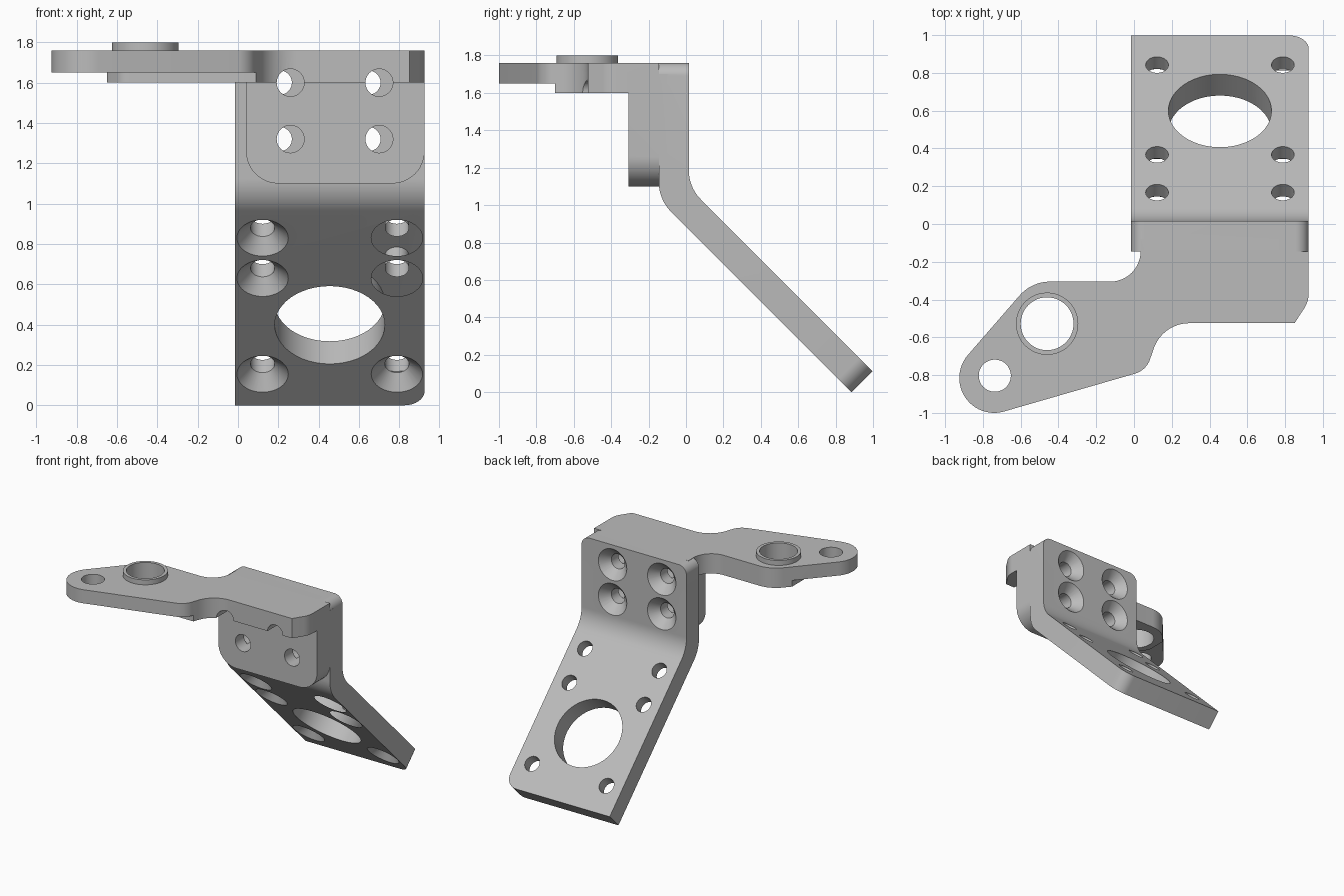
import bpy, bmesh, math
from mathutils import Vector, Matrix

if "Cube" in bpy.data.objects:
    bpy.data.objects.remove(bpy.data.objects["Cube"])


def finish(name, bm):
    bmesh.ops.recalc_face_normals(bm, faces=bm.faces)
    mesh = bpy.data.meshes.new(name)
    bm.to_mesh(mesh)
    bm.free()
    ob = bpy.data.objects.new(name, mesh)
    bpy.context.collection.objects.link(ob)
    return ob


def rounded(points, steps=12):
    """Closed outline; each point is (u, v, corner radius)."""
    out, n = [], len(points)
    for i, (u, v, r) in enumerate(points):
        p = Vector((u, v))
        if r == 0:
            out.append(p)
            continue
        a = (Vector(points[i - 1][:2]) - p).normalized()
        b = (Vector(points[(i + 1) % n][:2]) - p).normalized()
        half = a.angle(b) / 2
        c = p + (a + b).normalized() * (r / math.sin(half))
        t = r / math.tan(half)
        s, e = p + a * t - c, p + b * t - c
        sweep = math.pi - 2 * half
        for k in range(steps + 1):
            f = k / steps
            w = (s * math.sin((1 - f) * sweep) + e * math.sin(f * sweep)) / math.sin(sweep)
            out.append(c + w)
    clean = []
    for p in out:
        if not clean or (p - clean[-1]).length > 1e-4:
            clean.append(p)
    return clean


def prism(outline, axis, lo, hi):
    """Extrude a 2D outline along x, y or z."""
    place = {"x": lambda p, w: (w, p.x, p.y),
             "y": lambda p, w: (p.x, w, p.y),
             "z": lambda p, w: (p.x, p.y, w)}[axis]
    bm = bmesh.new()
    low = [bm.verts.new(place(p, lo)) for p in outline]
    high = [bm.verts.new(place(p, hi)) for p in outline]
    bm.faces.new(low)
    bm.faces.new(high)
    for i in range(len(low)):
        j = (i + 1) % len(low)
        bm.faces.new((low[i], low[j], high[j], high[i]))
    return bm


def rod(name, start, end, r1, r2=None):
    """Cylinder or cone between two points."""
    a, b = Vector(start), Vector(end)
    d = b - a
    m = Matrix.Translation((a + b) / 2) @ d.to_track_quat('Z', 'Y').to_matrix().to_4x4()
    bm = bmesh.new()
    bmesh.ops.create_cone(bm, cap_ends=True, segments=48, radius1=r1,
                          radius2=r1 if r2 is None else r2, depth=d.length, matrix=m)
    return finish(name, bm)


def combine(target, other, operation):
    mod = target.modifiers.new("bool", 'BOOLEAN')
    mod.operation = operation
    mod.solver = 'EXACT'
    mod.object = other
    bpy.context.view_layer.objects.active = target
    bpy.ops.object.modifier_apply(modifier=mod.name)
    bpy.data.objects.remove(other)


# Bent plate: upright part, bend, 45 degree slope
profile = rounded([(-.145, 1.76, 0), (-.145, 1.03, .22), (.885, 0, 0),
                   (.9975, .1125, 0), (.015, 1.095, .22), (.015, 1.76, 0)])
bm = prism(profile, "x", -.015, .925)
for radius, is_end in ((.07, lambda v: v.co.z > 1.75), (.10, lambda v: v.co.z < .12)):
    corners = [e for e in bm.edges if all(is_end(v) for v in e.verts)
               and abs(e.verts[0].co.x - e.verts[1].co.x) < 1e-5]
    bmesh.ops.bevel(bm, geom=corners, offset=radius, segments=10, profile=.5,
                    affect='EDGES')
bracket = finish("angled_bracket", bm)

# Side arm with rounded end lobe
lobe = []
for k in range(25):
    t = math.radians(286 + (138.8 - 286) * k / 24)
    lobe.append((-.74 + .185 * math.cos(t), -.815 + .185 * math.sin(t), 0))
arm_outline = rounded([(.85, -.08, 0), (.85, -.145, 0), (.925, -.145, 0), (.925, -.41, .15),
                       (.85, -.525, 0), (.15, -.525, .2), (.065, -.775, .12)] + lobe +
                      [(-.542, -.305, .215), (.035, -.305, .16), (.035, -.08, 0)])
arm = finish("side_arm", prism(arm_outline, "z", 1.6, 1.76))

# Thinned underside of the arm
pocket = rounded([(.15, -.70, 0), (-.58, -.70, .08), (-.65, -.59, .06), (-.65, -.2, 0),
                  (-1.1, -.2, 0), (-1.1, -1.1, 0), (.15, -1.1, 0)])
combine(arm, finish("pocket_cutter", prism(pocket, "z", 1.5, 1.65)), 'DIFFERENCE')

# Raised collar on the arm, then both arm holes
combine(arm, rod("collar", (-.46, -.528, 1.7), (-.46, -.528, 1.8), .165), 'UNION')
for x, y, r in ((-.46, -.528, .14), (-.737, -.803, .085)):
    combine(arm, rod("arm_hole", (x, y, 1.5), (x, y, 1.9), r), 'DIFFERENCE')

# Hanging flange under the arm
flange_outline = rounded([(.04, 1.7, 0), (.04, 1.1, .16), (.925, 1.1, .16), (.925, 1.7, 0)])
flange = finish("flange", prism(flange_outline, "y", -.308, -.10))

combine(bracket, arm, 'UNION')
combine(bracket, flange, 'UNION')

# Upright bolt holes: wide in the flange, countersunk from the back
for x in (.26, .70):
    for z in (1.6, 1.32):
        combine(bracket, rod("flange_hole", (x, -.75, z), (x, -.145, z), .068), 'DIFFERENCE')
        px = x - .053
        combine(bracket, rod("plate_hole", (px, -.2, z), (px, .1, z), .06), 'DIFFERENCE')
        combine(bracket, rod("sink", (px, .025, z), (px, -.055, z), .137, .06), 'DIFFERENCE')

# Slope holes, countersunk from the underside
normal = Vector((0, 1, 1)).normalized()
for x in (.122, .788):
    for z in (.83, .63, .155):
        c = Vector((x, .885 - z, z))
        combine(bracket, rod("slope_hole", c - normal * .1, c + normal * .25, .06), 'DIFFERENCE')
        combine(bracket, rod("sink", c - normal * .01, c + normal * .07, .137, .06), 'DIFFERENCE')
c = Vector((.455, .487, .398))
combine(bracket, rod("slope_bore", c - normal * .1, c + normal * .25, .273), 'DIFFERENCE')

# Single grey material
grey = bpy.data.materials.new("plain grey")
grey.diffuse_color = (.5, .5, .5, 1)
grey.use_nodes = True
grey.node_tree.nodes["Principled BSDF"].inputs["Base Color"].default_value = grey.diffuse_color
bracket.data.materials.clear()
bracket.data.materials.append(grey)
for poly in bracket.data.polygons:
    poly.material_index = 0

bpy.ops.object.select_all(action='DESELECT')
bracket.select_set(True)
bpy.context.view_layer.objects.active = bracket
bpy.ops.object.shade_smooth_by_angle(angle=math.radians(30))
